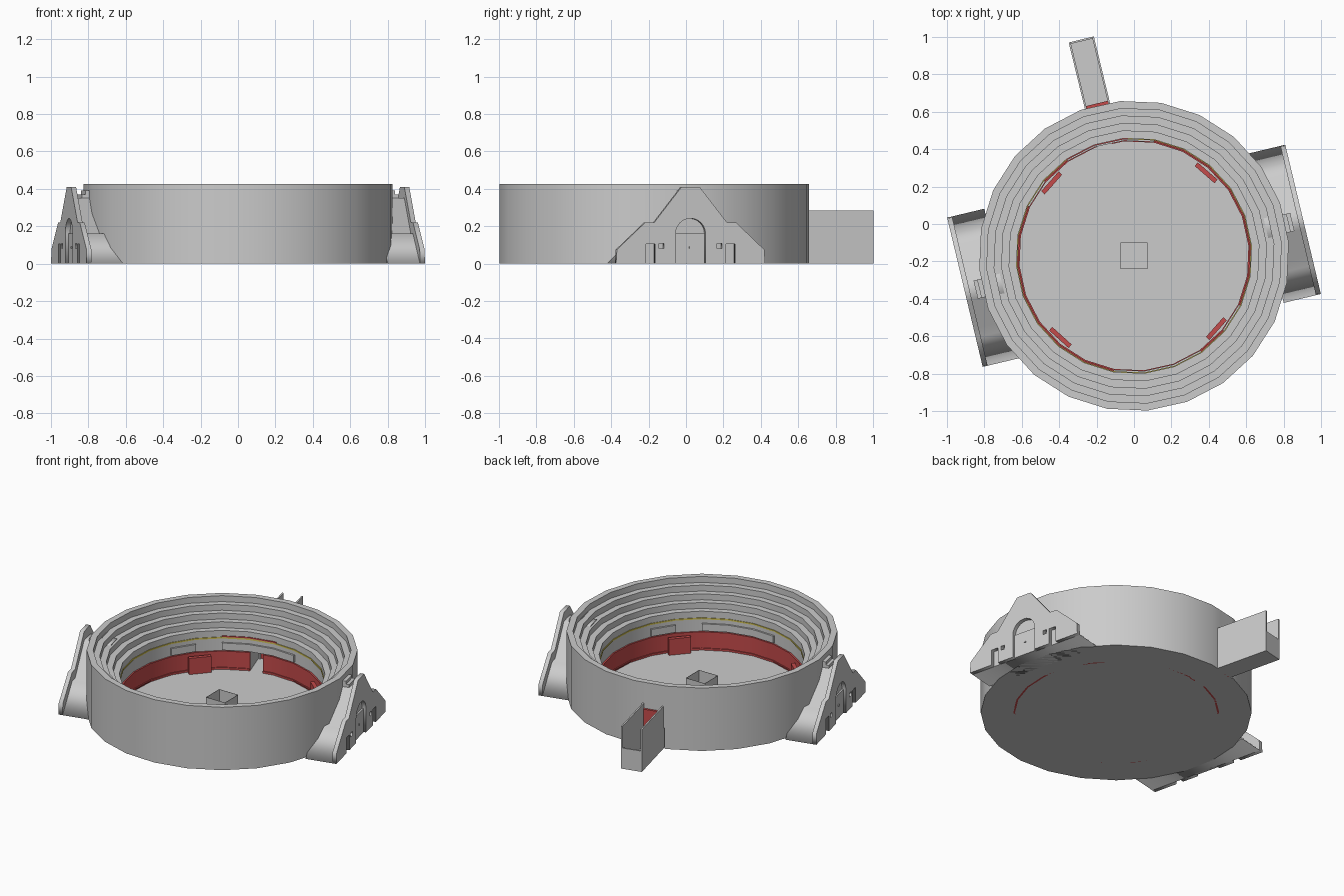
import bpy, bmesh, math
from mathutils import Matrix

if "Cube" in bpy.data.objects:
    bpy.data.objects.remove(bpy.data.objects["Cube"])

CX, CY, SIDES, OFF = 0.0, -0.17, 24, 5.0
STEP = 360 / SIDES
CENTRE = Matrix.Translation((CX, CY, 0))


def material(name, rgb):
    m = bpy.data.materials.new(name)
    m.diffuse_color = (*rgb, 1)
    m.use_nodes = True
    m.node_tree.nodes["Principled BSDF"].inputs["Base Color"].default_value = m.diffuse_color
    return m


RED = material("red_paint", (0.55, 0.07, 0.07))
YELLOW = material("yellow_paint", (0.65, 0.55, 0.1))


def finish(name, bm, mat=None, smooth=False):
    bmesh.ops.recalc_face_normals(bm, faces=bm.faces)
    me = bpy.data.meshes.new(name)
    bm.to_mesh(me)
    bm.free()
    ob = bpy.data.objects.new(name, me)
    bpy.context.collection.objects.link(ob)
    if mat:
        me.materials.append(mat)
    if smooth:
        bpy.ops.object.select_all(action='DESELECT')
        ob.select_set(True)
        bpy.context.view_layer.objects.active = ob
        bpy.ops.object.shade_smooth_by_angle(angle=math.radians(30))
    return ob


def arc(name, profile, a0=OFF, a1=OFF + 360, mat=None):
    """Sweep an (r, z) outline along the 24-sided ring from a0 to a1 degrees."""
    k = math.floor((a0 - OFF) / STEP) + 1
    angles = [a0]
    while OFF + k * STEP < a1 - 1e-4:
        if OFF + k * STEP > a0 + 1e-4:
            angles.append(OFF + k * STEP)
        k += 1
    full = a1 - a0 > 359.9
    if not full:
        angles.append(a1)
    bm = bmesh.new()
    rows = []
    for a in angles:
        mid = (a - OFF) % STEP - STEP / 2
        s = math.cos(math.radians(STEP / 2)) / math.cos(math.radians(mid))
        c, d = math.cos(math.radians(a)) * s, math.sin(math.radians(a)) * s
        rows.append([bm.verts.new((CX + r * c, CY + r * d, z)) for r, z in profile])
    n, m = len(rows), len(profile)
    for i in range(n if full else n - 1):
        p, q = rows[i], rows[(i + 1) % n]
        for j in range(m):
            bm.faces.new((p[j], p[(j + 1) % m], q[(j + 1) % m], q[j]))
    if not full:
        bm.faces.new(rows[0])
        bm.faces.new(rows[-1])
    return finish(name, bm, mat, True)


def rect(r0, r1, z0, z1):
    return [(r0, z0), (r1, z0), (r1, z1), (r0, z1)]


def frame(angle):
    """Local x runs along the wall, local y points out of the ring."""
    return CENTRE @ Matrix.Rotation(math.radians(angle - 90), 4, 'Z')


def box(name, angle, x0, x1, y0, y1, z0, z1, mat=None):
    bm = bmesh.new()
    bmesh.ops.create_cube(bm, size=1)
    bm.transform(frame(angle) @ Matrix.Translation(((x0 + x1) / 2, (y0 + y1) / 2, (z0 + z1) / 2))
                 @ Matrix.Diagonal((x1 - x0, y1 - y0, z1 - z0, 1)))
    return finish(name, bm, mat)


def plate(name, angle, loops, y0, y1, dx=0):
    """Filled outline with holes, upright, between two distances from the centre."""
    cu = bpy.data.curves.new(name, 'CURVE')
    cu.dimensions = '2D'
    cu.fill_mode = 'BOTH'
    cu.extrude = (y1 - y0) / 2
    for pts in loops:
        s = cu.splines.new('POLY')
        s.points.add(len(pts) - 1)
        for p, (x, z) in zip(s.points, pts):
            p.co = (x, z, 0, 1)
        s.use_cyclic_u = True
    ob = bpy.data.objects.new(name, cu)
    bpy.context.collection.objects.link(ob)
    ob.matrix_world = (frame(angle) @ Matrix.Translation((dx, (y0 + y1) / 2, 0))
                       @ Matrix.Rotation(math.pi / 2, 4, 'X'))
    return ob


# Stepped stands, with a low tunnel left open at the gate
GA0, GA1, GATE = 101, 109, 104.0
steps = []
for i in range(5):
    z = 0.425 - 0.04 * i
    steps += [(0.83 - 0.04 * i, z), (0.79 - 0.04 * i, z)]
arc("stands", [(0.63, 0), (0.83, 0)] + steps, GA1, GA0 + 360)
arc("stands_over_tunnel", [(0.63, 0.14), (0.83, 0.14)] + steps, GA0, GA1)

# Arena floor
bm = bmesh.new()
bmesh.ops.create_cone(bm, cap_ends=True, segments=SIDES, radius1=0.825, radius2=0.825, depth=0.006,
                      matrix=CENTRE @ Matrix.Translation((0, 0, 0.003))
                      @ Matrix.Rotation(math.radians(OFF), 4, 'Z'))
finish("arena_floor", bm)

# Red barrier, foot ledge, wall stripes and grey panels
arc("barrier", rect(0.62, 0.632, 0, 0.13), GA1, GA0 + 360, RED)
arc("barrier_ledge", rect(0.614, 0.622, 0.014, 0.022), GA1, GA0 + 360, RED)
arc("yellow_stripe", rect(0.626, 0.632, 0.212, 0.222), mat=YELLOW)
arc("red_stripe", rect(0.625, 0.632, 0.222, 0.23), 93, 125, RED)
for base in (0, 180):
    arc("wall_panel_long", rect(0.618, 0.632, 0.137, 0.185), base + 80, base + 125)
    arc("wall_panel_short", rect(0.618, 0.632, 0.137, 0.185), base + 140, base + 155)

# Four red shelter boards in front of the barrier
for a in (49, 138.5, 228, 318.5):
    box("shelter_board", a, -0.07, 0.07, 0.575, 0.6, 0.006, 0.115, RED)

# Open square of thin boards in the middle
for k in range(4):
    box("centre_board", 90 * k, -0.07, 0.07, 0.069, 0.071, 0.006, 0.115).location = (0, 0, 0)

# Two gabled entrance houses
half = [(0.05, 0.41), (0.2, 0.22), (0.25, 0.22), (0.405, 0.075), (0.41, 0)]
body_half = [(0.05, 0.35), (0.2, 0.16), (0.25, 0.16), (0.41, 0)]
opening = [(0.245, 0), (0.245, 0.105), (0.195, 0.105), (0.195, 0), (0.082, 0)]
opening += [(0.082 * math.cos(math.pi * i / 12), 0.16 + 0.082 * math.sin(math.pi * i / 12))
            for i in range(7)]


def mirrored(pts):
    return pts + [(-x, z) for x, z in reversed(pts) if x > 1e-6]


for a in (13.4, 193.4):
    windows = [[(x, 0.08), (x + 0.027, 0.08), (x + 0.027, 0.107), (x, 0.107)]
               for x in (-0.173, 0.146)]
    plate("entrance_front", a, [mirrored(half + opening)[:len(half + opening)]
                                + mirrored(half + opening)[len(half + opening):]] + windows,
          0.897, 0.924, 0.02)
    plate("entrance_body", a, [mirrored(body_half)], 0.72, 0.898, 0.02)
    box("entrance_door", a, -0.06, 0.1, 0.89, 0.908, 0, 0.16)
    box("door_knob", a, 0.015, 0.025, 0.905, 0.914, 0.082, 0.092)
    for i in range(2):
        box("roof_step", a, -0.03, 0.07, 0.78, 0.845 + 0.02 * i, 0.34, 0.39 - 0.02 * i)

# Entry chute with tall sides, a low end and a red gate
for x in (-0.069, 0.059):
    box("chute_side", GATE - 0.3, x, x + 0.01, 0.8, 1.19, 0, 0.285)
box("chute_end", GATE - 0.3, -0.069, 0.069, 1.18, 1.19, 0, 0.14)
box("chute_floor", GATE - 0.3, -0.069, 0.069, 0.8, 1.19, 0, 0.006)
box("chute_gate", GATE - 0.3, -0.06, 0.06, 0.81, 0.838, 0, 0.25, RED)
